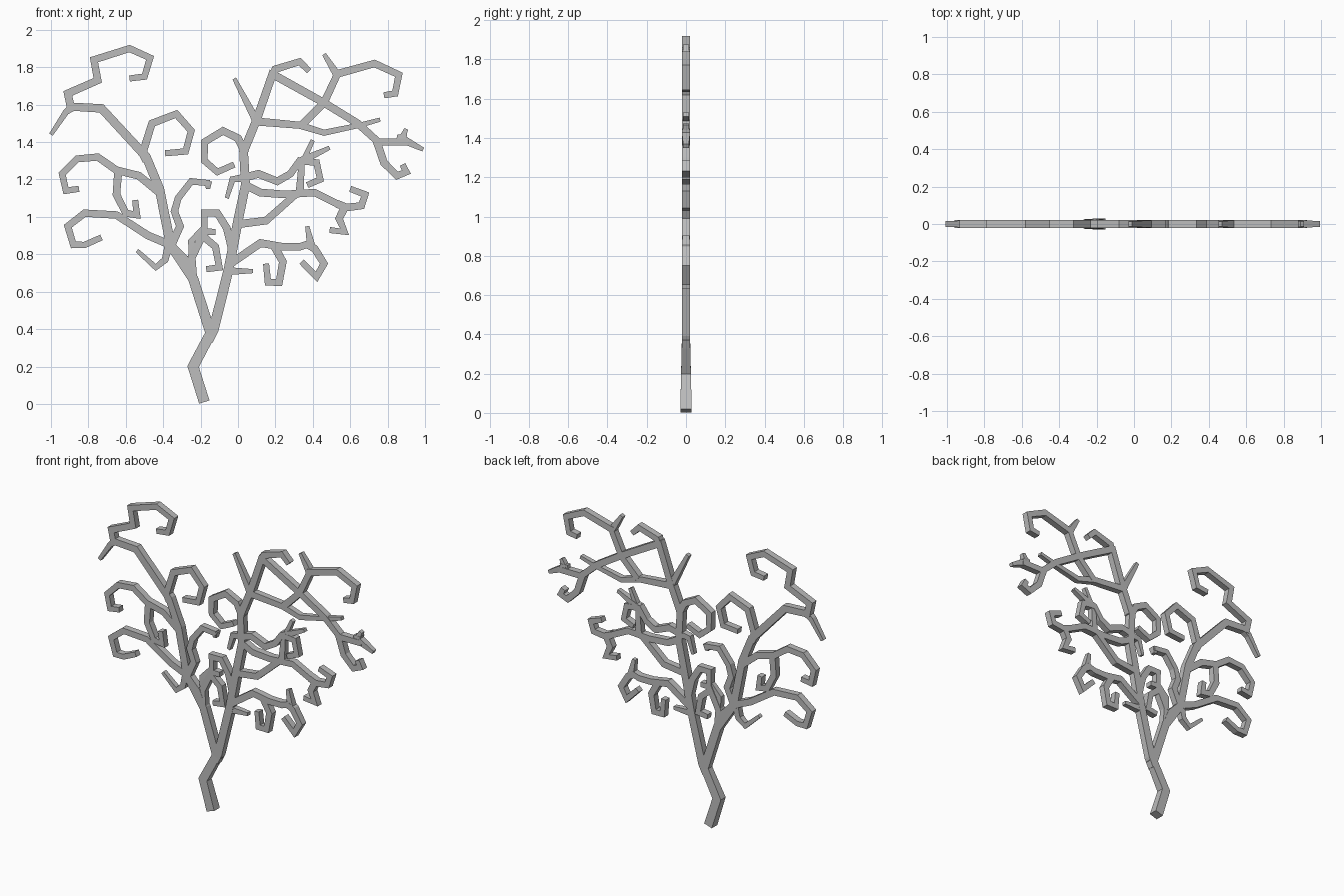
import bpy
import bmesh
from mathutils import Vector

cube = bpy.data.objects.get("Cube")
if cube:
    bpy.data.objects.remove(cube, do_unlink=True)

grey = bpy.data.materials.new("branch grey")
grey.use_nodes = True
grey.diffuse_color = (0.5, 0.5, 0.5, 1)
grey.node_tree.nodes["Principled BSDF"].inputs["Base Color"].default_value = grey.diffuse_color

STEM, LIMB, TWIG = 0.056, 0.043, 0.036   # widths where a branch starts
THIN, TIP = 0.038, 0.022                 # widths where a branch ends
DEPTH = 0.042


def branch(name, *points, start=LIMB, end=THIN, depth_start=DEPTH, depth_end=DEPTH):
    """Mitred rectangular bar along points given in hundredths (x, z)."""
    path = [Vector(p) / 100 for p in points]
    last = len(path) - 1
    bm = bmesh.new()
    rings = []
    for i, p in enumerate(path):
        before = (p - path[i - 1]).normalized() if i > 0 else None
        after = (path[i + 1] - p).normalized() if i < last else None
        before, after = before or after, after or before
        tangent = (before + after).normalized()
        side = Vector((-tangent.y, tangent.x))
        t = i / last
        miter = max(tangent.dot(after), 0.6)
        half = (start + (end - start) * t) / 2 / miter
        deep = (depth_start + (depth_end - depth_start) * t) / 2
        ring = []
        for s, d in ((-1, -1), (1, -1), (1, 1), (-1, 1)):
            q = p + side * half * s
            ring.append(bm.verts.new((q.x, deep * d, q.y)))
        rings.append(ring)
    for a, b in zip(rings, rings[1:]):
        for k in range(4):
            n = (k + 1) % 4
            bm.faces.new((a[k], a[n], b[n], b[k]))
    bm.faces.new(rings[0])
    bm.faces.new(rings[-1])
    bmesh.ops.recalc_face_normals(bm, faces=bm.faces)
    mesh = bpy.data.meshes.new(name)
    bm.to_mesh(mesh)
    bm.free()
    mesh.materials.append(grey)
    obj = bpy.data.objects.new(name, mesh)
    bpy.context.scene.collection.objects.link(obj)
    return obj


def twig(name, *points):
    """Short branch running out to a narrow tip."""
    return branch(name, *points, start=LIMB, end=TIP, depth_end=DEPTH * 0.7)


def curl(name, *points):
    """Hooked branch with a slightly narrowed end."""
    return branch(name, *points, start=LIMB, end=THIN * 0.85)


# Trunk and the two main stems
branch("trunk", (-18, 1), (-24, 20), (-15, 37), start=0.058, end=STEM,
       depth_start=0.058, depth_end=DEPTH)
branch("right_stem", (-16, 34), (-13, 40), (-5, 72), (0, 98), (4, 117), (3, 135),
       (10, 52 + 100), (19, 178), start=STEM, end=LIMB)
branch("left_stem", (-14, 36), (-24, 67), (-36, 85), (-42, 115), (-49, 132),
       (-73, 158), (-90, 159), start=STEM, end=LIMB)

# Crown of the left stem
twig("left_outer_twig", (-88, 159), (-92, 156), (-100, 144))
curl("left_crown_curl", (-89, 157), (-91, 166), (-75, 173), (-77, 184), (-58, 190),
     (-47, 185), (-50, 175), (-58, 174))
curl("left_upper_curl", (-49, 130), (-51, 134), (-46, 150), (-33, 155), (-25, 146),
     (-28, 135), (-39, 134))

# Outer limbs of the left stem
curl("left_middle_curl", (-42, 113), (-53, 122), (-65, 125), (-75, 132), (-86, 131),
     (-94, 123), (-92, 114), (-85, 115))
curl("left_middle_hook", (-64, 125), (-65, 112), (-60, 102), (-54, 101), (-55, 109))
curl("left_lower_curl", (-36, 85), (-48, 90), (-65, 101), (-82, 102), (-91, 95),
     (-88, 85), (-82, 85), (-73, 89))
twig("left_bottom_hook", (-37, 85), (-39, 77), (-44, 73), (-54, 82))

# Inner limbs of the left stem
curl("left_inner_curl", (-36, 84), (-31, 95), (-34, 103), (-32, 110), (-25, 119), (-15, 118))
twig("left_inner_curl_tip", (-16, 119), (-16, 115))
twig("left_inner_twig", (-24, 67), (-25, 87), (-19, 94))
branch("left_inner_brace", (-36, 85), (-28, 77), (-24, 67))
curl("inner_drooping_hook", (-25, 78), (-19, 90), (-12, 84), (-10, 73), (-17, 72))
curl("inner_arched_hook", (-3, 82), (-6, 94), (-11, 102), (-18, 102), (-18, 92), (-12, 92))

# Low limbs of the right stem
twig("right_low_twig", (-6, 71), (8, 71))
branch("right_low_limb", (-4, 75), (12, 86), (24, 84), (33, 84), (39, 86))
twig("right_low_upper_twig", (39, 85), (37, 95))
curl("right_low_inner_hook", (19, 85), (24, 76), (22, 65), (16, 65), (15, 75))
curl("right_low_outer_hook", (36, 86), (41, 83), (46, 75), (42, 68), (34, 76))

# Middle limbs of the right stem
branch("right_middle_brace", (-1, 96), (15, 98), (32, 113))
branch("right_middle_limb", (4, 117), (12, 113), (25, 112), (41, 113), (57, 105))
curl("right_middle_curl", (53, 107), (58, 105), (66, 106), (68, 112), (60, 115))
curl("right_middle_hook", (57, 105), (54, 99), (57, 92), (49, 93))
curl("right_upper_hook", (3, 121), (11, 123), (21, 119), (28, 123), (33, 130),
     (42, 129), (44, 120), (37, 117))
twig("right_middle_twig", (33, 113), (34, 128), (40, 141))
twig("right_middle_side_twig", (34, 130), (49, 137))

# Inner loop and twig of the right stem
curl("right_inner_loop", (4, 134), (0, 142), (-8, 146), (-18, 140), (-18, 130),
     (-11, 124), (-2, 128))
twig("right_inner_twig", (4, 121), (-3, 120), (-6, 110))

# Crown of the right stem
twig("right_crown_twig", (10, 151), (-2, 174))
curl("right_crown_hook", (19, 176), (20, 179), (33, 183), (38, 178))
twig("right_crown_lower_limb", (10, 151), (33, 149), (46, 145), (65, 149), (76, 152))
branch("right_crown_long_limb", (19, 176), (46, 161), (64, 150), (75, 140), (91, 140))
twig("right_outer_twig", (89, 141), (99, 136))
twig("right_outer_upper_twig", (90, 140), (88, 143), (90, 147))
twig("right_outer_short_twig", (90, 142), (85, 143))
curl("right_outer_hook", (74, 141), (78, 129), (85, 122), (90, 124), (88, 128))
branch("right_crown_cross_limb", (34, 149), (46, 161), (53, 176))
twig("right_top_twig", (53, 176), (46, 187))
curl("right_top_curl", (51, 176), (55, 177), (73, 182), (86, 176), (84, 166), (78, 165))
